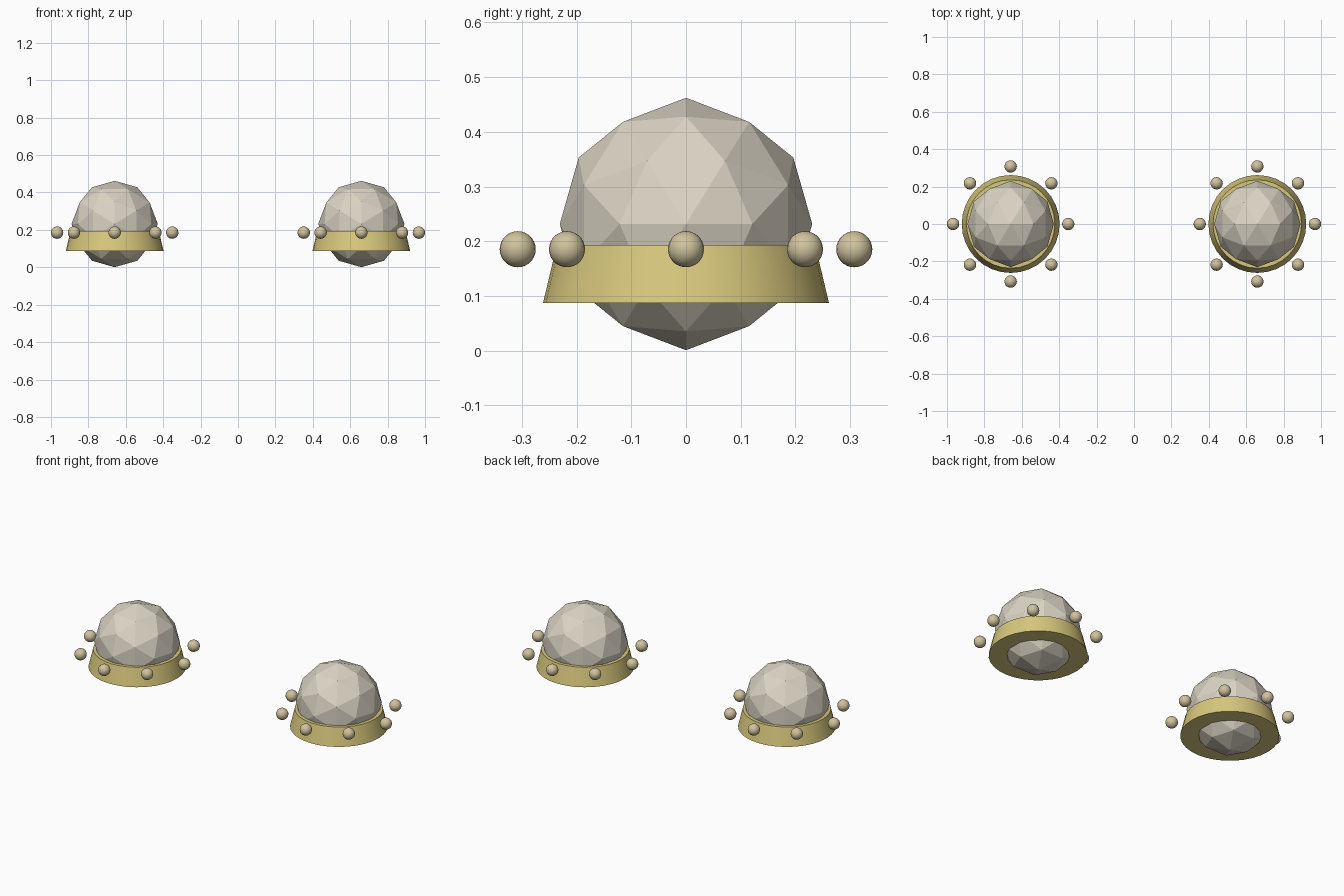
import bpy, bmesh, math
from mathutils import Vector

if "Cube" in bpy.data.objects:
    bpy.data.objects.remove(bpy.data.objects["Cube"])

S = 0.5495          # overall scale
CZ = 0.2315         # height of the ball centre


def material(name, rgb):
    lin = [(c / 255 / 12.92) if c < 11 else ((c / 255 + 0.055) / 1.055) ** 2.4 for c in rgb]
    m = bpy.data.materials.new(name)
    m.diffuse_color = (*lin, 1)
    m.use_nodes = True
    m.node_tree.nodes["Principled BSDF"].inputs["Base Color"].default_value = m.diffuse_color
    return m


STONE = material("pale stone", (219, 212, 196))
GOLD = material("soft gold", (216, 200, 125))
BEAD = material("beige bead", (208, 195, 157))


def make(name, bm, mat, loc, smooth):
    bmesh.ops.recalc_face_normals(bm, faces=bm.faces[:])
    me = bpy.data.meshes.new(name)
    bm.to_mesh(me)
    bm.free()
    me.materials.append(mat)
    ob = bpy.data.objects.new(name, me)
    ob.location = loc
    bpy.context.collection.objects.link(ob)
    if smooth:
        bpy.ops.object.select_all(action='DESELECT')
        ob.select_set(True)
        bpy.context.view_layer.objects.active = ob
        bpy.ops.object.shade_smooth_by_angle(angle=math.radians(40))
    return ob


def faceted_ball(r):
    """Once-divided icosahedron with an edge midpoint pointing straight up."""
    t = (1 + 5 ** 0.5) / 2
    corners = []
    for a in (-1, 1):
        for b in (-t, t):
            corners += [Vector((a, 0, b)), Vector((0, b, a)), Vector((b, a, 0))]
    mids = [(p + q) / 2 for i, p in enumerate(corners) for q in corners[:i]
            if (p - q).length < 2.1]
    bm = bmesh.new()
    for p in corners + mids:
        bm.verts.new(p.normalized() * r)
    bmesh.ops.convex_hull(bm, input=bm.verts[:])
    return bm


for side, x in (("left", -1.2 * S), ("right", 1.2 * S)):
    # faceted ball
    make(f"{side}_faceted_ball", faceted_ball(0.42 * S), STONE, (x, 0, CZ), False)

    # tapered collar
    bm = bmesh.new()
    bmesh.ops.create_cone(bm, cap_ends=True, segments=32, radius1=0.476 * S,
                          radius2=0.43 * S, depth=0.193 * S)
    make(f"{side}_collar", bm, GOLD, (x, 0, CZ - 0.167 * S), True)

    # ring of floating beads
    for i in range(8):
        a = i * math.pi / 4
        bm = bmesh.new()
        bmesh.ops.create_uvsphere(bm, u_segments=20, v_segments=14, radius=0.06 * S)
        make(f"{side}_bead_{i + 1}", bm, BEAD,
             (x + 0.56 * S * math.cos(a), 0.56 * S * math.sin(a), CZ - 0.084 * S), True)
